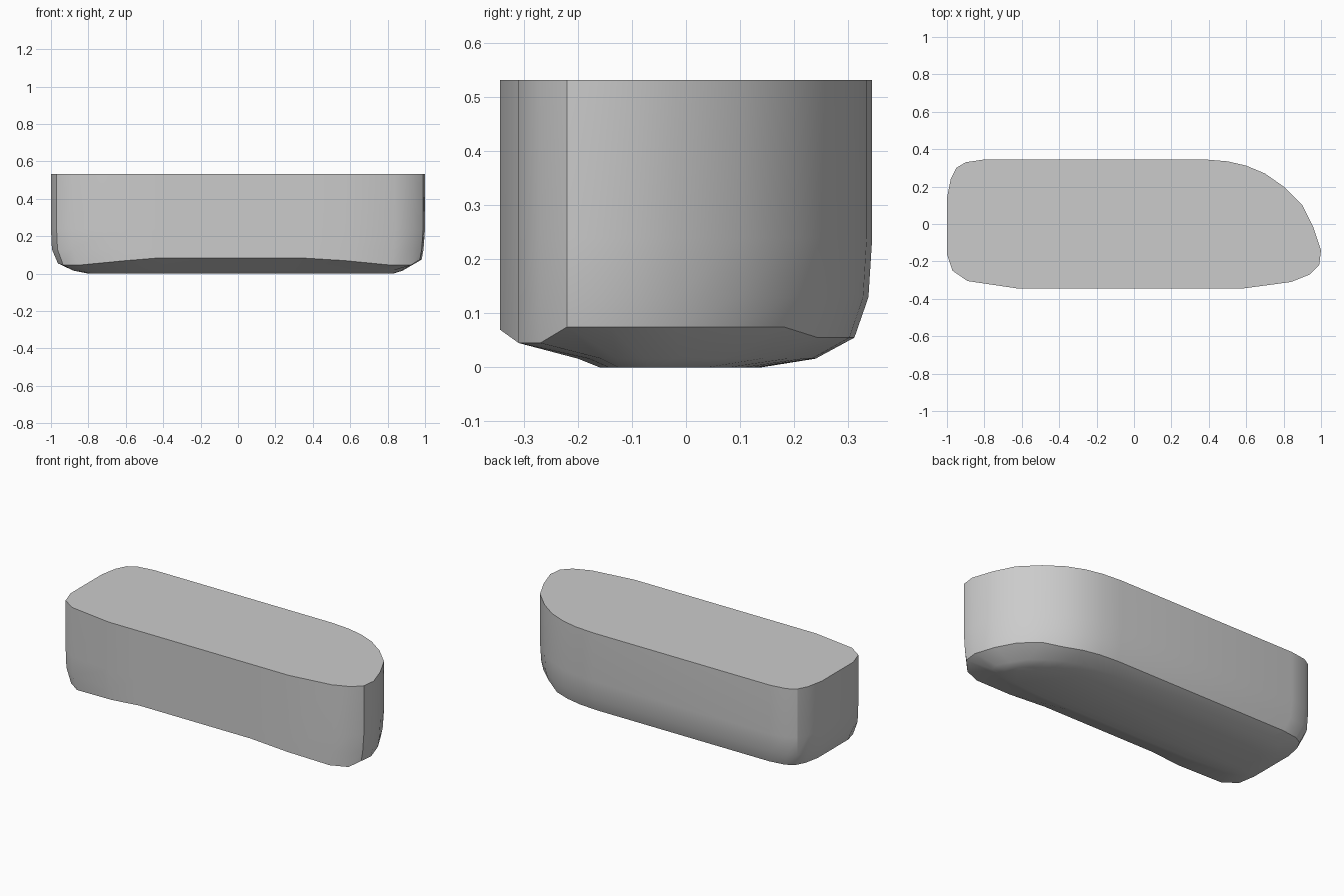
import bpy
import bmesh
import math

cube = bpy.data.objects.get("Cube")
if cube:
    bpy.data.objects.remove(cube, do_unlink=True)

grey = bpy.data.materials.new("plain_grey")
grey.use_nodes = True
colour = (0.6, 0.6, 0.6, 1)
grey.diffuse_color = colour
grey.node_tree.nodes["Principled BSDF"].inputs["Base Color"].default_value = colour

# Plan outline, counter-clockwise from the left end
outline = [(-1, -.16), (-.97, -.25), (-.89, -.305), (-.62, -.345), (-.43, -.345),
           (.33, -.345), (.58, -.345), (.84, -.31), (.94, -.27), (.99, -.22),
           (1, -.14), (.96, -.02), (.9, .1), (.8, .2), (.7, .27), (.6, .312),
           (.5, .335), (.38, .345), (-.8, .345), (-.9, .33), (-.95, .3),
           (-.98, .24), (-1, .14)]


def fitted(z, left, right, front, back):
    """Outline stretched to the given extents at one height."""
    ring = []
    for x, y in outline:
        px = x * (right if x > 0 else -left)
        py = y / .345 * (back if y > 0 else -front)
        ring.append((px, py, z))
    return ring


def crease():
    """Lower rim: highest along the front middle and the rounded end."""
    ring = []
    for (x, y), p in zip(outline, fitted(.055, -.963, .982, -.345, .312)):
        z = .055
        if y < -.34:
            z = .085 if abs(x) < .5 else .07
        elif x > .98 and y > -.23 or x > .75 and y > 0 or x > .95 and y > -.1:
            z = .075
        elif y < -.24:
            z = .045
        ring.append((p[0], p[1], z))
    return ring


rings = [fitted(.532, -1, 1, -.345, .345),
         fitted(.24, -1, 1, -.345, .345),
         fitted(.13, -.995, .992, -.345, .338),
         crease(),
         fitted(.016, -.88, .88, -.2, .24),
         fitted(0, -.8, .83, -.16, .14)]

# Solid body lofted through the rings
bm = bmesh.new()
loops = [[bm.verts.new(p) for p in ring] for ring in rings]
count = len(outline)
for upper, lower in zip(loops, loops[1:]):
    for i in range(count):
        j = (i + 1) % count
        bm.faces.new((lower[i], lower[j], upper[j], upper[i]))
bm.faces.new(loops[0])
bm.faces.new(loops[-1][::-1])
bmesh.ops.recalc_face_normals(bm, faces=bm.faces)

mesh = bpy.data.meshes.new("rounded_block")
bm.to_mesh(mesh)
bm.free()
mesh.materials.append(grey)
body = bpy.data.objects.new("rounded_block", mesh)
bpy.context.collection.objects.link(body)

# Smooth walls with crisp rim and corners
bpy.ops.object.select_all(action="DESELECT")
body.select_set(True)
bpy.context.view_layer.objects.active = body
bpy.ops.object.shade_smooth_by_angle(angle=math.radians(32))
